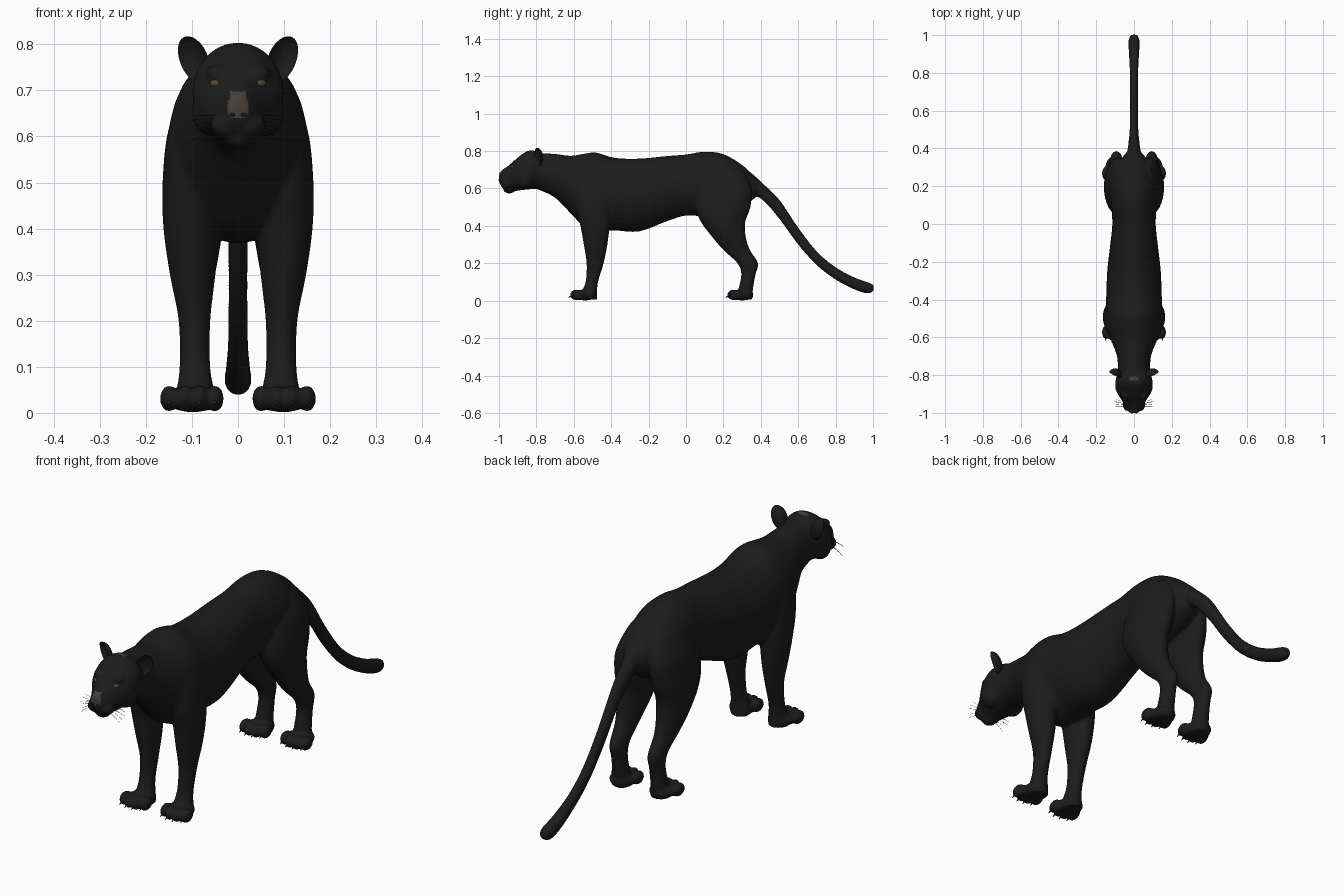
import bpy, bmesh, math
from mathutils import Matrix, Vector

cube = bpy.data.objects.get("Cube")
if cube:
    bpy.data.objects.remove(cube, do_unlink=True)


def material(name, r, g, b):
    m = bpy.data.materials.new(name)
    m.use_nodes = True
    m.diffuse_color = (r, g, b, 1)
    m.node_tree.nodes["Principled BSDF"].inputs["Base Color"].default_value = (r, g, b, 1)
    return m


FUR = material("black fur", .0115, .0115, .0115)
NOSE = material("brown nose", .062, .049, .04)
EYE = material("dull amber eye", .085, .065, .04)
CLAW = material("dark claw", .02, .018, .016)


def smooth_stations(rows, steps=4):
    """Catmull-Rom interpolation of cross-section stations."""
    rows = [Vector(r) for r in rows]
    out = []
    for i in range(len(rows) - 1):
        p0, p1, p2 = rows[max(i - 1, 0)], rows[i], rows[i + 1]
        p3 = rows[min(i + 2, len(rows) - 1)]
        for k in range(steps):
            t = k / steps
            out.append(p1 + (p2 - p0) * (t / 2)
                       + (p0 * 2 - p1 * 5 + p2 * 4 - p3) * (t * t / 2)
                       + (p1 * 3 - p0 - p2 * 3 + p3) * (t ** 3 / 2))
    return out + [rows[-1]]


def loft(bm, rows, vertical=False, side=1, n=28):
    """Skin elliptical rings; rows are (position, u min, u max, v min, v max)."""
    rings = []
    for t, u0, u1, v0, v1 in smooth_stations(rows):
        ring = []
        for i in range(n):
            a = math.tau * i / n
            u = (u0 + u1) / 2 + (u1 - u0) / 2 * math.cos(a)
            v = (v0 + v1) / 2 + (v1 - v0) / 2 * math.sin(a)
            ring.append(bm.verts.new((side * v, u, t) if vertical else (u, t, v)))
        rings.append(ring)
    for a, b in zip(rings, rings[1:]):
        for i in range(n):
            j = (i + 1) % n
            bm.faces.new((a[i], a[j], b[j], b[i]))
    bm.faces.new(rings[0])
    bm.faces.new(rings[-1])


def ball(bm, centre, radii, rot=Matrix.Identity(4)):
    m = Matrix.Translation(centre) @ rot @ Matrix.Diagonal((*radii, 1))
    return bmesh.ops.create_uvsphere(bm, u_segments=20, v_segments=12, radius=1, matrix=m)["verts"]


def finish(bm, name, mat):
    bmesh.ops.recalc_face_normals(bm, faces=bm.faces)
    me = bpy.data.meshes.new(name)
    bm.to_mesh(me)
    bm.free()
    me.materials.append(mat)
    me.shade_smooth()
    ob = bpy.data.objects.new(name, me)
    bpy.context.collection.objects.link(ob)
    return ob


bm = bmesh.new()

# Torso and neck: y, half width, bottom, top
torso = [(-.84, .08, .61, .785), (-.78, .085, .59, .788), (-.7, .09, .55, .785),
         (-.62, .12, .47, .775), (-.55, .145, .4, .785), (-.48, .152, .37, .792),
         (-.38, .147, .375, .764), (-.25, .142, .37, .76), (-.1, .125, .425, .774),
         (0, .115, .455, .782), (.1, .12, .45, .797), (.2, .12, .46, .784),
         (.3, .09, .5, .726), (.37, .05, .55, .66)]
# Head
head = [(-.74, .06, .62, .77), (-.79, .088, .6, .797), (-.84, .099, .595, .803),
        (-.885, .094, .59, .777), (-.92, .074, .585, .748), (-.95, .054, .587, .722),
        (-.98, .038, .605, .702), (-1, .022, .632, .682)]
# Tail
tail = [(.28, .04, .6, .72), (.34, .045, .572, .69), (.41, .032, .538, .628),
        (.5, .023, .435, .54), (.6, .021, .298, .392), (.7, .021, .188, .264),
        (.8, .022, .112, .18), (.9, .027, .06, .125), (.97, .029, .038, .1),
        (1.002, .018, .05, .086)]
for rows in (torso, head, tail):
    loft(bm, [(y, -w, w, lo, hi) for y, w, lo, hi in rows])

# Legs: z, front y, back y, inner x, outer x
front_leg = [(.7, -.57, -.46, .03, .105), (.62, -.6, -.41, .04, .15),
             (.5, -.59, -.4, .04, .164), (.4, -.565, -.408, .042, .162),
             (.3, -.547, -.42, .049, .148), (.2, -.532, -.44, .06, .129),
             (.1, -.537, -.47, .06, .127), (.04, -.56, -.475, .05, .135),
             (.006, -.56, -.475, .05, .135)]
hind_leg = [(.7, .12, .3, .02, .1), (.6, .07, .35, .025, .143),
            (.5, .05, .345, .025, .157), (.42, .08, .317, .03, .159),
            (.34, .14, .32, .042, .151), (.27, .2, .343, .055, .137),
            (.2, .275, .386, .06, .127), (.14, .295, .372, .062, .124),
            (.06, .28, .358, .058, .13), (.006, .27, .355, .055, .135)]
claws = bmesh.new()
for s in (-1, 1):
    for rows, tip in ((front_leg, -.625), (hind_leg, .215)):
        loft(bm, rows, True, s)
        # Paw pad, toes and claws
        ball(bm, (s * .098, tip + .085, .03), (.055, .062, .029))
        for k in (-1.5, -.5, .5, 1.5):
            x, y = s * (.1 + k * .033), tip + .032 + .012 * (abs(k) - .5)
            ball(bm, (x, y + .008, .031), (.02, .036, .029))
            aim = Matrix.Rotation(math.radians(115), 4, 'X')
            bmesh.ops.create_cone(claws, cap_ends=True, segments=8, radius1=.006, radius2=.001,
                                  depth=.024, matrix=Matrix.Translation((x, y - .026, .022)) @ aim)
    # Muzzle puffs, cheeks and brows
    ball(bm, (s * .027, -.958, .624), (.033, .035, .029))
    ball(bm, (s * .058, -.86, .655), (.042, .05, .055))
    ball(bm, (s * .045, -.9, .738), (.026, .03, .018))
ball(bm, (0, -.945, .596), (.033, .033, .023))

# Fuse everything into one continuous skin
body = finish(bm, "body", FUR)
finish(claws, "claws", CLAW)
bpy.context.view_layer.objects.active = body
body.select_set(True)
remesh = body.modifiers.new("fuse", 'REMESH')
remesh.mode = 'VOXEL'
remesh.voxel_size = .007
relax = body.modifiers.new("relax", 'SMOOTH')
relax.factor = .5
relax.iterations = 5
for mod in ("fuse", "relax"):
    bpy.ops.object.modifier_apply(modifier=mod)
body.data.shade_smooth()

# Nose leather and the small crown patch
body.data.materials.append(NOSE)
for p in body.data.polygons:
    x, y, z = p.center
    nose = y < -.93 and .64 < z < .698 and abs(x) < .023 - .2 * max(0, z - .665) - .5 * max(0, .655 - z)
    crown = z > .78 and abs(x) < .025 and -.832 < y < -.808
    p.material_index = int(nose or crown)


def surface_y(x, z):
    hit, loc, _, _ = body.ray_cast(Vector((x, -2, z)), Vector((0, 1, 0)))
    return loc.y if hit else -.93


# Nostrils and mouth line
bm = bmesh.new()
for s in (-1, 1):
    ball(bm, (s * .012, surface_y(s * .012, .647), .647), (.006, .003, .004))
finish(bm, "nostrils", FUR)

for s, side in ((-1, "right"), (1, "left")):
    # Eyes
    bm = bmesh.new()
    ball(bm, (s * .05, surface_y(s * .05, .715) + .002, .715), (.013, .006, .008),
         Matrix.Rotation(s * math.radians(-12), 4, 'Y') @ Matrix.Rotation(s * .6, 4, 'Z'))
    finish(bm, side + "_eye", EYE)

    # Cupped ears
    bm = bmesh.new()
    for v in ball(bm, (0, 0, 0), (.033, .03, .053)):
        if v.co.y < 0:
            v.co.y *= -.7
    turn = Matrix.Rotation(s * math.radians(22), 4, 'Y') @ Matrix.Rotation(s * math.radians(28), 4, 'Z')
    bmesh.ops.transform(bm, matrix=Matrix.Translation((s * .097, -.795, .767)) @ turn, verts=bm.verts)
    finish(bm, side + "_ear", FUR)

    # Whiskers
    cu = bpy.data.curves.new(side + "_whiskers", 'CURVE')
    cu.dimensions = '3D'
    cu.bevel_depth = .0006
    cu.bevel_resolution = 0
    cu.materials.append(FUR)
    for i in range(7):
        z = .612 + .005 * i
        sp = cu.splines.new('POLY')
        sp.points.add(4)
        for k, pt in enumerate(sp.points):
            t = k / 4
            pt.co = (s * (.042 + (.052 + .004 * (i % 3)) * t), -.965 + .006 * (i % 4) * (1 + t),
                     z + (i - 3.5) * .006 * t - .012 * t * t, 1)
    bpy.context.collection.objects.link(bpy.data.objects.new(side + "_whiskers", cu))
